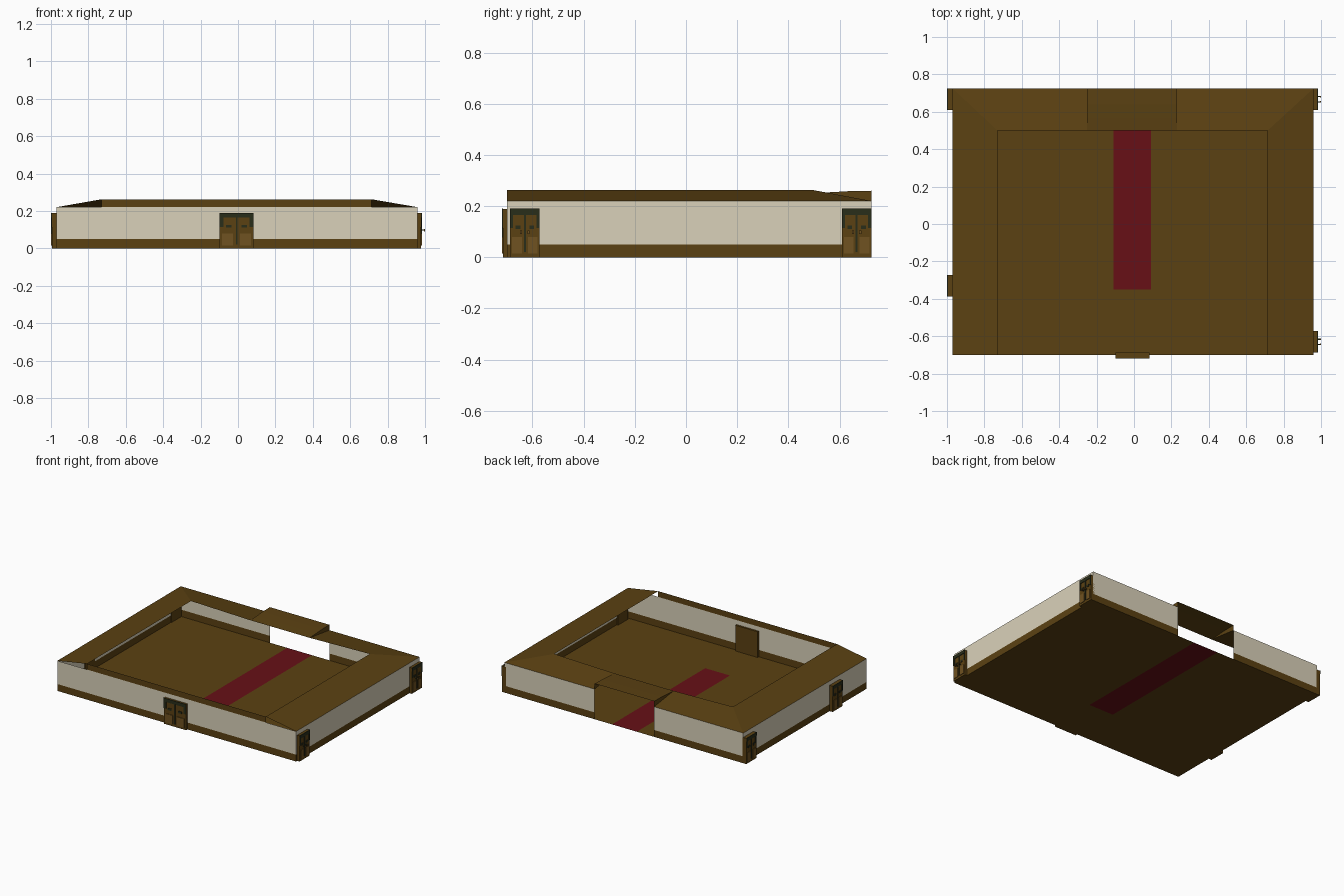
import bpy, bmesh, math
from mathutils import Matrix

if "Cube" in bpy.data.objects:
    bpy.data.objects.remove(bpy.data.objects["Cube"])


def material(name, rgb):
    m = bpy.data.materials.new(name)
    m.diffuse_color = (*rgb, 1)
    m.use_nodes = True
    m.node_tree.nodes["Principled BSDF"].inputs["Base Color"].default_value = m.diffuse_color
    return m


BROWN = material("brown wood", (0.105, 0.053, 0.006))
CREAM = material("cream plaster", (0.70, 0.64, 0.49))
RED = material("red carpet", (0.135, 0.005, 0.008))
DARK = material("dark green trim", (0.022, 0.026, 0.010))
GOLD = material("dull gold", (0.16, 0.085, 0.015))


def sheet(name, verts, faces, mats, rule=None):
    """Single-skin surface; rule(face centre) gives the material index."""
    me = bpy.data.meshes.new(name)
    me.from_pydata(verts, [], faces)
    for m in mats:
        me.materials.append(m)
    if rule:
        for p in me.polygons:
            p.material_index = rule(p.center)
    ob = bpy.data.objects.new(name, me)
    bpy.context.collection.objects.link(ob)
    return ob


def wall(name, a, b):
    """Plaster wall from a to b with a brown base strip."""
    verts = [(x, y, z) for z in (0, 0.05, 0.22) for x, y in (a, b)]
    sheet(name, verts, [(0, 1, 3, 2), (2, 3, 5, 4)], [BROWN, CREAM],
          lambda c: 1 if c.z > 0.05 else 0)


L, R, F, B = -0.97, 0.96, -0.70, 0.725      # outer walls
IL, IR, IB = -0.73, 0.715, 0.50             # roof opening
DL, DR = -0.25, 0.23                        # doorway

# floor with carpet cut into it
xs, ys = (L, -0.11, 0.09, R), (F, -0.35, B)
verts = [(x, y, 0) for y in ys for x in xs]
faces = [(j * 4 + i, j * 4 + i + 1, j * 4 + i + 5, j * 4 + i + 4)
         for j in range(2) for i in range(3)]
sheet("floor", verts, faces, [BROWN, RED],
      lambda c: 1 if abs(c.x + 0.01) < 0.09 and c.y > -0.35 else 0)

# walls, with a doorway gap at the back
wall("front_wall", (L, F), (R, F))
wall("right_wall", (R, F), (R, B))
wall("back_wall_right", (R, B), (DR, B))
wall("back_wall_left", (DL, B), (L, B))
wall("left_wall", (L, B), (L, F))

# sloping roof on three sides of the opening
for name, o, i, d in (("left", L, IL, DL), ("right", R, IR, DR)):
    verts = [(o, F, 0.22), (i, F, 0.262), (i, IB, 0.262), (o, B, 0.22),
             (d, IB, 0.25), (d, B, 0.22)]
    faces = [(0, 1, 2, 3), (3, 2, 4, 5)]
    if name == "left":
        faces = [f[::-1] for f in faces]
    sheet(name + "_roof", verts, faces, [BROWN])

# raised board above the front wall
sheet("front_board", [(IL, F, 0.22), (IR, F, 0.22), (IR, F, 0.262), (IL, F, 0.262)],
      [(0, 1, 2, 3)], [BROWN])

# lifted porch roof over the doorway, with side cheeks
prof = [(IB, 0.25), (0.57, 0.2545), (0.64, 0.2585), (B, 0.26)]
n = len(prof)
verts = [(x, y, z) for x in (DL, DR) for y, z in prof]
faces = [(k, k + n, k + n + 1, k + 1) for k in range(n - 1)]
verts += [(DL, B, 0.22), (DR, B, 0.22)]
faces += [(0, 1, 2, 3, 8), (9, 7, 6, 5, 4)]
sheet("door_roof", verts, faces, [BROWN])


def bracket(name, x, y, angle, knob):
    """Carved bracket; local -y faces out, wall face at local y = 0."""
    bm = bmesh.new()

    def box(x0, x1, y0, y1, z0, z1, mat):
        g = bmesh.ops.create_cube(bm, size=1)
        for v in g["verts"]:
            v.co = ((x0 + x1) / 2 + v.co.x * (x1 - x0),
                    (y0 + y1) / 2 + v.co.y * (y1 - y0),
                    (z0 + z1) / 2 + v.co.z * (z1 - z0))
        for f in {f for v in g["verts"] for f in v.link_faces}:
            f.material_index = mat

    w = 0.09 if name == "front_bracket" else 0.058
    box(-w, w, -0.016, 0.014, 0, 0.188, 0)                   # body
    box(-w, w, -0.020, -0.016, 0.165, 0.19, 1)               # top trim
    for s in (-1, 1):
        a, b = sorted((s * w, s * w * 0.78))
        box(a, b, -0.019, -0.016, 0.115, 0.165, 1)           # upper corners
        a, b = sorted((s * w * 0.30, s * w * 0.62))
        box(a, b, -0.020, -0.016, 0.11, 0.125, 1)            # short bars
        a, b = sorted((s * w * 0.2, s * w * 0.85))
        box(a, b, -0.020, -0.016, 0.015, 0.08, 2)            # lower panels
    box(-0.004, 0.004, -0.020, -0.016, 0.02, 0.165, 1)       # middle strip
    if knob:
        for s in (-1, 1):
            box(s * 0.014 - 0.003, s * 0.014 + 0.003, -0.036, -0.016,
                0.094, 0.100, 1)                             # hooks
            box(s * 0.014 - 0.004, s * 0.014 + 0.004, -0.037, -0.031,
                0.090, 0.104, 2)
    bm.transform(Matrix.Translation((x, y, 0)) @ Matrix.Rotation(angle, 4, "Z"))
    me = bpy.data.meshes.new(name)
    bm.to_mesh(me)
    bm.free()
    for m in (BROWN, DARK, GOLD):
        me.materials.append(m)
    bpy.context.collection.objects.link(bpy.data.objects.new(name, me))


q = math.pi / 2
bracket("front_bracket", -0.008, F, 0, False)
bracket("right_front_bracket", R + 0.003, -0.63, q, True)
bracket("right_back_bracket", R + 0.003, 0.667, q, True)
bracket("left_front_bracket", L - 0.009, -0.33, -q, False)
bracket("left_back_bracket", L - 0.009, 0.667, -q, False)
